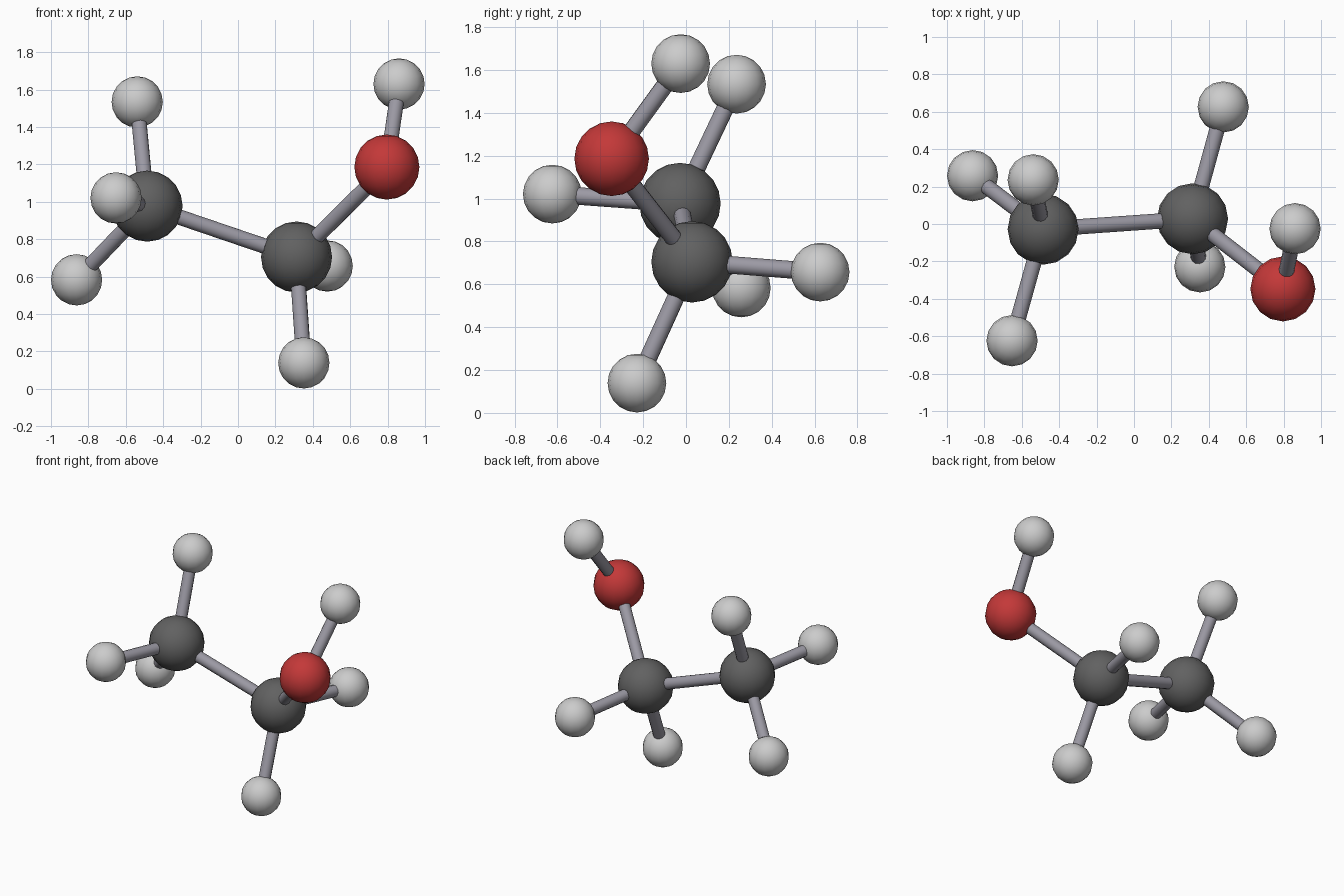
import bpy
import math
from mathutils import Vector

if "Cube" in bpy.data.objects:
    bpy.data.objects.remove(bpy.data.objects["Cube"])


def material(name, rgb):
    m = bpy.data.materials.new(name)
    m.diffuse_color = (*rgb, 1)
    m.use_nodes = True
    m.node_tree.nodes["Principled BSDF"].inputs["Base Color"].default_value = m.diffuse_color
    return m


# element: radius, colour
ELEMENTS = {
    "carbon": (0.19, material("carbon_grey", (0.12, 0.12, 0.12))),
    "oxygen": (0.174, material("oxygen_red", (0.55, 0.04, 0.04))),
    "hydrogen": (0.137, material("hydrogen_white", (0.6, 0.6, 0.6))),
}
BOND_MAT = material("bond_grey", (0.33, 0.32, 0.37))
BOND_RADIUS = 0.041

# atom: element, centre
ATOMS = {
    "methyl_carbon": ("carbon", (-0.486, -0.028, 0.977)),
    "hydroxyl_carbon": ("carbon", (0.313, 0.028, 0.705)),
    "oxygen": ("oxygen", (0.796, -0.347, 1.186)),
    "hydroxyl_hydrogen": ("hydrogen", (0.861, -0.025, 1.63)),
    "methyl_hydrogen_top": ("hydrogen", (-0.539, 0.236, 1.534)),
    "methyl_hydrogen_front": ("hydrogen", (-0.652, -0.624, 1.021)),
    "methyl_hydrogen_left": ("hydrogen", (-0.863, 0.258, 0.583)),
    "carbon_hydrogen_back": ("hydrogen", (0.477, 0.626, 0.657)),
    "carbon_hydrogen_bottom": ("hydrogen", (0.352, -0.229, 0.139)),
}
BONDS = [("methyl_carbon", "hydroxyl_carbon"),
         ("hydroxyl_carbon", "oxygen"),
         ("oxygen", "hydroxyl_hydrogen")]
BONDS += [("methyl_carbon", "methyl_hydrogen_" + s) for s in ("top", "front", "left")]
BONDS += [("hydroxyl_carbon", "carbon_hydrogen_" + s) for s in ("back", "bottom")]


def finish(name, mat):
    ob = bpy.context.object
    ob.name = name
    ob.data.materials.append(mat)
    bpy.ops.object.shade_smooth_by_angle(angle=math.radians(40))


# atoms
for name, (element, centre) in ATOMS.items():
    radius, mat = ELEMENTS[element]
    bpy.ops.mesh.primitive_uv_sphere_add(segments=16, ring_count=10,
                                         radius=radius, location=centre)
    finish(name, mat)

# bonds between atom centres
for a, b in BONDS:
    p, q = Vector(ATOMS[a][1]), Vector(ATOMS[b][1])
    d = q - p
    bpy.ops.mesh.primitive_cylinder_add(
        vertices=12, radius=BOND_RADIUS, depth=d.length, location=(p + q) / 2,
        rotation=d.to_track_quat('Z', 'Y').to_euler())
    finish("bond_" + a + "_to_" + b, BOND_MAT)
